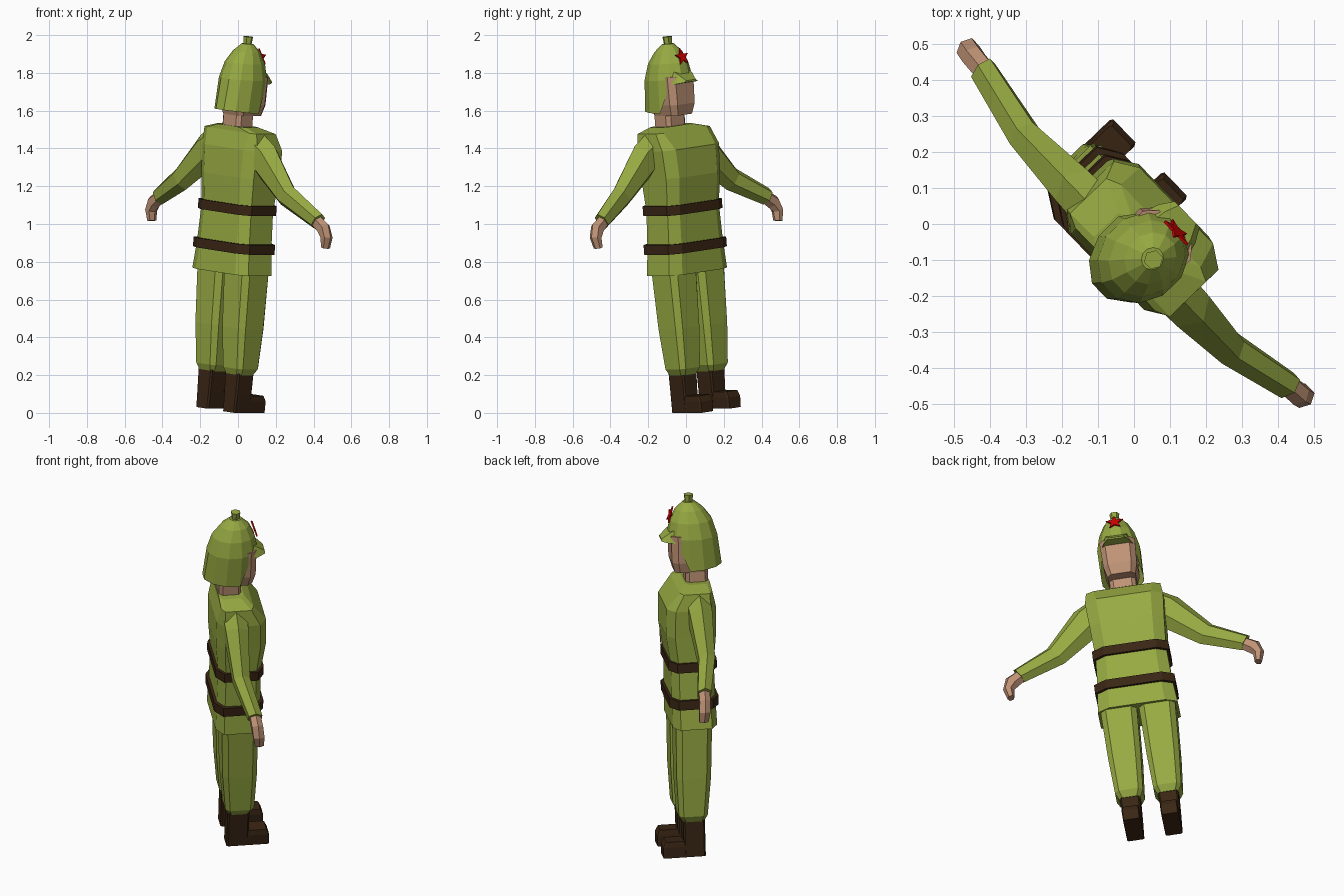
import bpy, bmesh, math
from mathutils import Matrix, Vector

if "Cube" in bpy.data.objects:
    bpy.data.objects.remove(bpy.data.objects["Cube"])


def material(name, rgb):
    m = bpy.data.materials.new(name)
    m.use_nodes = True
    m.diffuse_color = (*rgb, 1)
    m.node_tree.nodes["Principled BSDF"].inputs["Base Color"].default_value = (*rgb, 1)
    return m


GREEN = material("olive cloth", (0.31, 0.40, 0.055))
BROWN = material("dark leather", (0.042, 0.019, 0.007))
SKIN = material("skin", (0.52, 0.29, 0.18))
RED = material("red", (0.62, 0.0, 0.0))

# The figure is modelled upright, facing -y, then leaned and turned as a whole
POSE = (Matrix.Rotation(math.radians(134), 4, "Z")
        @ Matrix.Translation((0.106, 0, 0.016))
        @ Matrix.Rotation(math.radians(-6.2), 4, "Y"))


def loft(name, rings, mat, caps=True):
    """Skin a list of equal-length point rings; the pose is applied to the mesh."""
    bm = bmesh.new()
    loops = [[bm.verts.new(p) for p in ring] for ring in rings]
    n = len(loops[0])
    for a, b in zip(loops, loops[1:]):
        for i in range(n):
            j = (i + 1) % n
            bm.faces.new((a[i], a[j], b[j], b[i]))
    if caps:
        bm.faces.new(loops[0])
    bm.faces.new(loops[-1])
    bmesh.ops.recalc_face_normals(bm, faces=bm.faces)
    bm.transform(POSE)
    mesh = bpy.data.meshes.new(name)
    bm.to_mesh(mesh)
    bm.free()
    mesh.materials.append(mat)
    obj = bpy.data.objects.new(name, mesh)
    bpy.context.collection.objects.link(obj)
    return obj


def block(z, hw, front, back, cx=0.0, cut=0.3):
    """Level rectangle with cut corners; front and back are distances forward."""
    mid, hd = (front + back) / 2, (front - back) / 2
    k = 1 - cut
    corners = [(k, 1), (-k, 1), (-1, k), (-1, -k), (-k, -1), (k, -1), (1, -k), (1, k)]
    return [Vector((cx + u * hw, -(mid + v * hd), z)) for u, v in corners]


def oval(z, centre, rx, ry, n=12):
    """Level oval with a flat side at the front; z may depend on the angle."""
    pts = []
    for i in range(n):
        a = (i + 0.5) * math.tau / n
        h = z(math.cos(a)) if callable(z) else z
        pts.append(Vector((rx * math.sin(a), -(centre + ry * math.cos(a)), h)))
    return pts


def limb_ring(side, s, f, z, tilt, tall, deep, n=6):
    """Ring across a limb that points outward and down by tilt degrees."""
    t = math.radians(tilt)
    pts = []
    for i in range(n):
        a = (i + 0.5) * math.tau / n
        up, fwd = tall * math.sin(a), deep * math.cos(a)
        pts.append(Vector((side * (s + up * math.sin(t)), -(f + fwd), z + up * math.cos(t))))
    return pts


# Tunic
loft("tunic", [block(0.735, 0.215, 0.10, -0.14),
               block(0.875, 0.20, 0.10, -0.135),
               block(1.08, 0.19, 0.10, -0.13),
               block(1.25, 0.20, 0.125, -0.145),
               block(1.40, 0.21, 0.12, -0.145),
               block(1.49, 0.20, 0.05, -0.125, cut=0.2),
               block(1.515, 0.11, 0.01, -0.125)], GREEN)

# Belts
for name, z, hw, front, back in (("lower_belt", 0.875, 0.216, 0.114, -0.15),
                                 ("upper_belt", 1.08, 0.205, 0.114, -0.145)):
    loft(name, [block(z - 0.026, hw, front, back), block(z + 0.026, hw, front, back)], BROWN)

# Arms, hands, legs and boots
for side, label in ((1, "left"), (-1, "right")):
    loft(label + "_sleeve", [limb_ring(side, 0.13, -0.05, 1.41, 35, 0.10, 0.075),
                             limb_ring(side, 0.21, -0.05, 1.365, 45, 0.10, 0.07),
                             limb_ring(side, 0.405, -0.05, 1.185, 38, 0.066, 0.05),
                             limb_ring(side, 0.61, -0.005, 1.07, 32, 0.048, 0.042)], GREEN)
    loft(label + "_hand", [limb_ring(side, 0.59, -0.005, 1.075, 32, 0.036, 0.033),
                           limb_ring(side, 0.65, 0.0, 1.035, 48, 0.042, 0.034),
                           limb_ring(side, 0.673, 0.005, 0.99, 80, 0.03, 0.034),
                           limb_ring(side, 0.665, 0.01, 0.935, 100, 0.02, 0.028)], SKIN)
    cx = side * 0.103
    loft(label + "_trouser_leg", [block(0.20, 0.056, 0.055, -0.065, cx),
                                  block(0.235, 0.075, 0.075, -0.08, cx),
                                  block(0.45, 0.088, 0.085, -0.10, cx),
                                  block(0.76, 0.098, 0.085, -0.11, cx)], GREEN)
    loft(label + "_boot_shaft", [block(0.0, 0.046, 0.05, -0.068, cx, 0.15),
                                 block(0.09, 0.05, 0.05, -0.066, cx, 0.15),
                                 block(0.22, 0.054, 0.052, -0.066, cx, 0.15)], BROWN)
    loft(label + "_boot_toe", [block(0.0, 0.046, 0.16, 0.0, cx, 0.12),
                               block(0.06, 0.048, 0.16, 0.0, cx, 0.12),
                               block(0.09, 0.044, 0.145, 0.0, cx, 0.12)], BROWN)

# Neck and head
loft("neck", [block(1.48, 0.07, 0.0, -0.12), block(1.61, 0.07, 0.0, -0.12)], SKIN)
loft("head", [block(1.572, 0.075, 0.058, -0.12),
              block(1.63, 0.09, 0.074, -0.14),
              block(1.78, 0.095, 0.076, -0.14)], SKIN)

# Pointed cloth helmet whose rim drops into a neck flap behind the brow
loft("helmet", [oval(lambda t: 1.745 if t > 0.3 else 1.59 - 0.01 * t, -0.055, 0.115, 0.148),
                oval(1.765, -0.045, 0.118, 0.137),
                oval(1.85, -0.04, 0.098, 0.115),
                oval(1.91, -0.033, 0.068, 0.077),
                oval(1.95, -0.03, 0.03, 0.032)], GREEN, caps=False)
loft("helmet_knob", [oval(1.94, -0.03, 0.02, 0.02, 6),
                     oval(1.988, -0.03, 0.027, 0.027, 6)], GREEN)

# Visor
loft("visor", [[Vector((x * hw, -f, z)) for x, z in ((-1, low), (1, low), (0.7, high), (-0.7, high))]
               for f, hw, low, high in ((0.03, 0.09, 1.742, 1.825),
                                        (0.085, 0.075, 1.742, 1.79),
                                        (0.125, 0.05, 1.748, 1.757))], GREEN)

# Star badge lying on the sloping front of the helmet
place = Matrix.Translation((0, -0.071, 1.88)) @ Matrix.Rotation(math.radians(-19), 4, "X")
star = []
for depth in (0.004, -0.004):
    ring = []
    for i in range(10):
        r = 0.02 if i % 2 else 0.048
        a = i * math.tau / 10
        ring.append(place @ Vector((r * math.sin(a), depth, r * math.cos(a))))
    star.append(ring)
loft("star_badge", star, RED)
